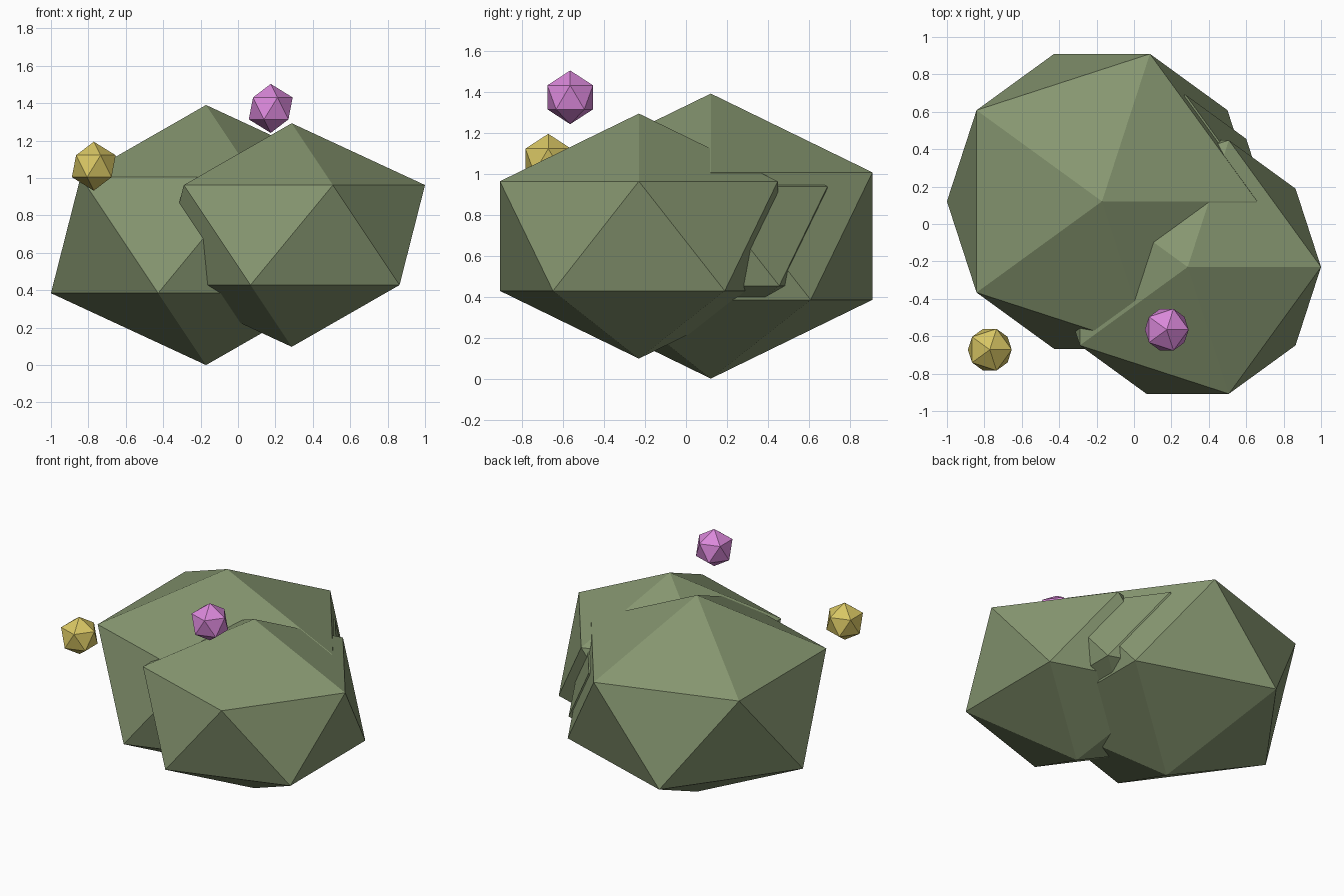
import bpy

if "Cube" in bpy.data.objects:
    bpy.data.objects.remove(bpy.data.objects["Cube"])


def material(name, color):
    m = bpy.data.materials.new(name)
    m.diffuse_color = (*color, 1.0)
    m.use_nodes = True
    m.node_tree.nodes["Principled BSDF"].inputs["Base Color"].default_value = m.diffuse_color
    return m


green = material("leaf green", (0.238, 0.305, 0.162))
pink = material("blossom pink", (0.70, 0.246, 0.70))
yellow = material("blossom yellow", (0.687, 0.565, 0.127))


def ball(name, center, radius, squash, mat):
    """Flat-shaded 20-sided ball, squashed in height."""
    bpy.ops.mesh.primitive_ico_sphere_add(subdivisions=1, radius=radius, location=center)
    ob = bpy.context.object
    ob.name = name
    ob.scale.z = squash
    bpy.ops.object.transform_apply(location=False, rotation=False, scale=True)
    ob.data.materials.append(mat)


# Three overlapping clumps of foliage
ball("foliage_large", (-0.171, 0.121, 0.695), 0.927, 0.75, green)
ball("foliage_medium", (0.287, -0.23, 0.695), 0.797, 0.75, green)
ball("foliage_inner", (0.077, 0.075, 0.695), 0.723, 0.75, green)

# Two small blossoms
ball("blossom_pink", (0.175, -0.565, 1.372), 0.131, 1.0, pink)
ball("blossom_yellow", (-0.771, -0.672, 1.063), 0.131, 1.0, yellow)
